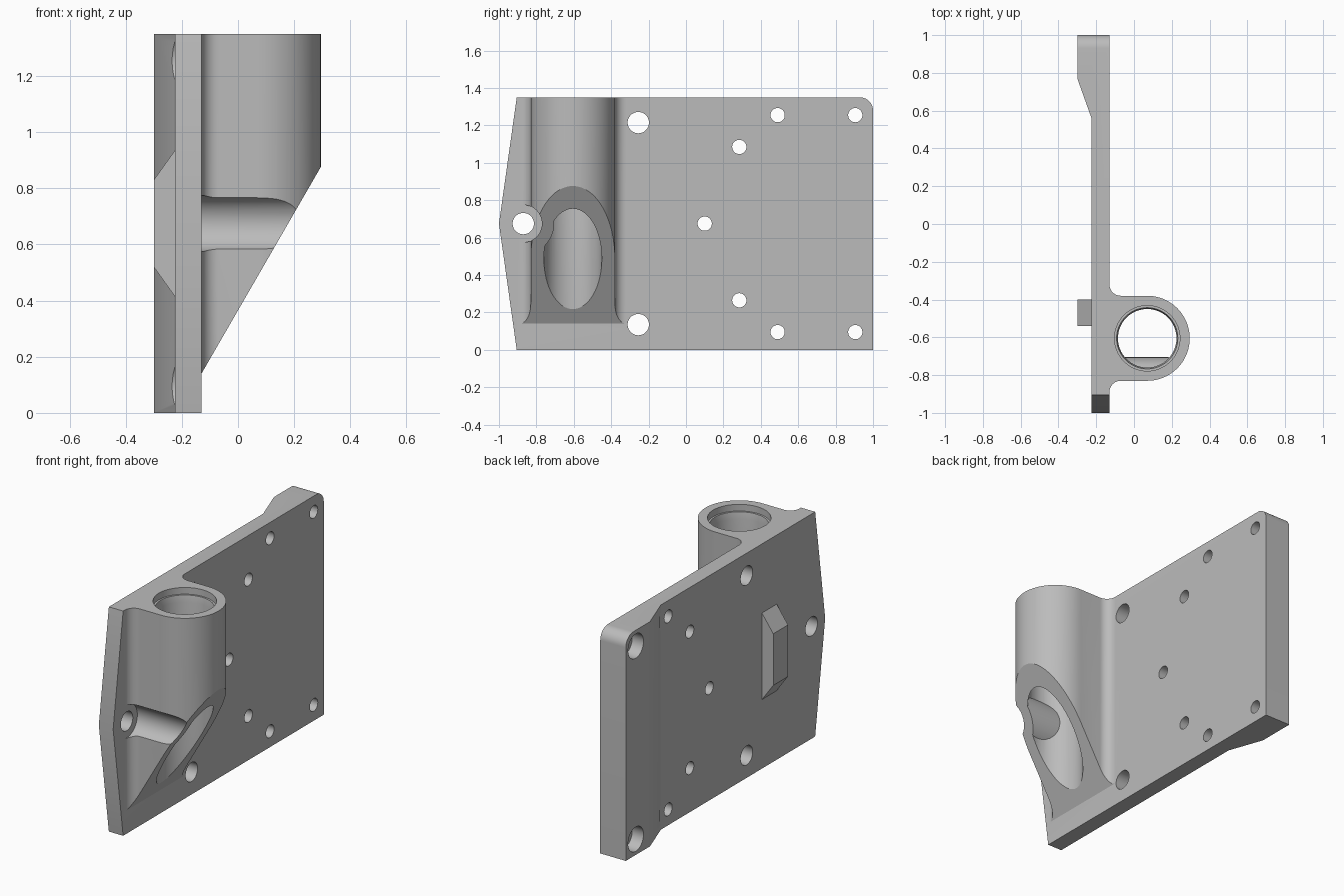
import bpy, bmesh, math
from mathutils import Vector

cube = bpy.data.objects.get("Cube")
if cube:
    bpy.data.objects.remove(cube)

grey = bpy.data.materials.new("machined grey")
grey.use_nodes = True
grey.diffuse_color = (0.5, 0.5, 0.5, 1)
grey.node_tree.nodes["Principled BSDF"].inputs["Base Color"].default_value = (0.5, 0.5, 0.5, 1)

FRONT, BACK, PAD = -0.13, -0.225, -0.30   # x of the plate faces and the rear pad
HEIGHT, MID = 1.35, 0.675
TUBE_X, TUBE_Y, TUBE_R = 0.07, -0.605, 0.225


def arc(cx, cy, r, start, end, steps):
    angles = [math.radians(start + (end - start) * i / steps) for i in range(steps + 1)]
    return [(cx + r * math.cos(a), cy + r * math.sin(a)) for a in angles]


def circle(cx, cy, r, sides=48):
    return arc(cx, cy, r, 0, 360, sides)[:-1]


def loft(name, sections, axis):
    """Solid through matching outlines, each given as (position along axis, points)."""
    place = {"x": lambda u, v, w: (w, u, v),
             "y": lambda u, v, w: (u, w, v),
             "z": lambda u, v, w: (u, v, w)}[axis]
    bm = bmesh.new()
    rings = [[bm.verts.new(place(u, v, w)) for u, v in pts] for w, pts in sections]
    bm.faces.new(rings[0])
    bm.faces.new(rings[-1])
    for low, high in zip(rings, rings[1:]):
        for i in range(len(low)):
            j = (i + 1) % len(low)
            bm.faces.new((low[i], low[j], high[j], high[i]))
    bmesh.ops.recalc_face_normals(bm, faces=bm.faces)
    mesh = bpy.data.meshes.new(name)
    bm.to_mesh(mesh)
    bm.free()
    mesh.materials.append(grey)
    obj = bpy.data.objects.new(name, mesh)
    bpy.context.collection.objects.link(obj)
    return obj


def prism(name, pts, axis, start, end):
    return loft(name, [(start, pts), (end, pts)], axis)


def combine(target, other, operation):
    other.hide_render = True
    mod = target.modifiers.new(operation.lower(), "BOOLEAN")
    mod.operation, mod.object, mod.solver = operation, other, "EXACT"
    bpy.context.view_layer.objects.active = target
    bpy.ops.object.modifier_apply(modifier=mod.name)
    bpy.data.objects.remove(other)


def drill(target, y, z, r, start, end):
    combine(target, prism("drill", circle(y, z, r), "x", start, end), "DIFFERENCE")


# Plate with thick rear edge, trimmed to its side outline
plan = [(FRONT, -1.1), (FRONT, 1.1), (PAD, 1.1), (PAD, 0.77), (BACK, 0.56), (BACK, -1.1)]
plate = prism("mounting_plate", plan, "z", -0.1, HEIGHT + 0.1)
outline = [(-0.905, 0), (1, 0)] + arc(0.93, HEIGHT - 0.07, 0.07, 0, 90, 10)
outline += [(-0.905, HEIGHT), (-1, MID)]
combine(plate, prism("side_outline", outline, "x", -0.5, 0.1), "INTERSECT")

# Tube boss with fillets running into the plate
top_y, bottom_y, fillet = TUBE_Y + TUBE_R, TUBE_Y - TUBE_R, 0.06
profile = [(-0.18, bottom_y - fillet)]
profile += arc(FRONT + fillet, bottom_y - fillet, fillet, 180, 90, 10)
profile += arc(TUBE_X, TUBE_Y, TUBE_R, -90, 90, 40)
profile += arc(FRONT + fillet, top_y + fillet, fillet, 270, 180, 10)
profile += [(-0.18, top_y + fillet)]
boss = prism("tube_boss", profile, "z", 0.0, HEIGHT)

# Sloping underside at sixty degrees
slope = math.tan(math.radians(60))
wedge = [(-0.6, 0.14 - 0.47 * slope), (0.6, 0.14 + 0.73 * slope), (0.6, -1)]
combine(boss, prism("underside_wedge", wedge, "y", -1.2, 0.2), "DIFFERENCE")

# Stepped bore, leaving a wall around the screw channel
levels = [(-0.2, 0.155), (1.27, 0.155), (1.31, 0.162), (1.3101, 0.173), (1.45, 0.173)]
bore = loft("bore", [(z, circle(TUBE_X, TUBE_Y, r, 64)) for z, r in levels], "z")
drill(bore, -0.87, MID, 0.165, -0.5, 0.6)
combine(boss, bore, "DIFFERENCE")
drill(boss, -0.87, MID, 0.1, FRONT, 0.6)

# Locating rib on the back
rib_shape = [(PAD, 0.52), (PAD, 0.83), (BACK, 0.935), (-0.2, 0.935), (-0.2, 0.415), (BACK, 0.415)]
rib = prism("locating_rib", rib_shape, "y", -0.54, -0.40)

combine(plate, boss, "UNION")
combine(plate, rib, "UNION")

# Large screw holes
for y, z in [(-0.87, MID), (-0.255, 1.215), (-0.255, 0.135)]:
    drill(plate, y, z, 0.057, -0.4, FRONT + 0.02)

# Small holes, mirrored about mid height, with rear screw-head recesses
drill(plate, 0.1, MID, 0.038, -0.4, 0)
for side in (-1, 1):
    for y, offset, recess in [(0.285, 0.41, 0), (0.49, 0.58, 0.097), (0.905, 0.58, 0.073)]:
        z = MID + side * offset
        drill(plate, y, z, 0.038, -0.4, 0)
        if recess:
            drill(plate, y, z, recess, -0.4, BACK)

bpy.ops.object.select_all(action="DESELECT")
plate.select_set(True)
bpy.context.view_layer.objects.active = plate
bpy.ops.object.shade_smooth_by_angle(angle=math.radians(25))
